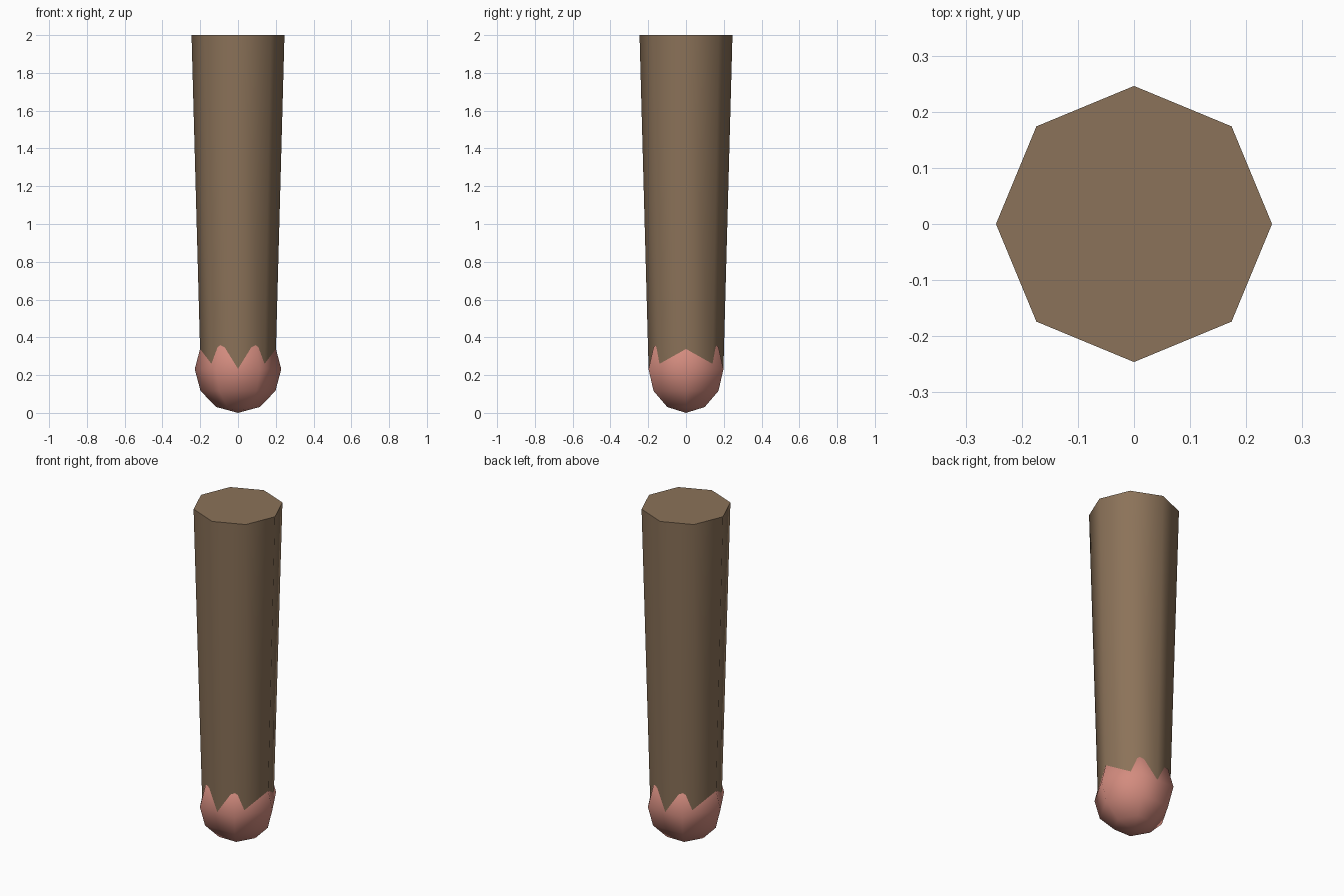
import bpy
import math

default = bpy.data.objects.get("Cube")
if default:
    bpy.data.objects.remove(default, do_unlink=True)


def make_material(name, rgb):
    mat = bpy.data.materials.new(name)
    mat.use_nodes = True
    color = (*rgb, 1.0)
    mat.diffuse_color = color
    shader = mat.node_tree.nodes["Principled BSDF"]
    shader.inputs["Base Color"].default_value = color
    shader.inputs["Roughness"].default_value = 0.8
    return mat


def finish(name, mat):
    # Round the sides but keep the flat end caps crisp
    obj = bpy.context.object
    obj.name = obj.data.name = name
    obj.data.materials.clear()
    obj.data.materials.append(mat)
    bpy.ops.object.shade_smooth_by_angle(angle=math.radians(65))
    return obj


brown = make_material("warm brown", (0.26, 0.17, 0.10))
pink = make_material("dusty pink", (0.65, 0.26, 0.21))

TOP = 2.0
BALL_RADIUS = 0.229
BALL_HEIGHT = 0.232

# Tapered eight-sided shaft, ending at the middle of the ball
bpy.ops.mesh.primitive_cone_add(
    vertices=8, radius1=0.198, radius2=0.246, depth=TOP - BALL_HEIGHT,
    location=(0, 0, (TOP + BALL_HEIGHT) / 2))
finish("shaft", brown)

# Six-sided ball with corners pointing to the front and back
bpy.ops.mesh.primitive_uv_sphere_add(
    segments=6, ring_count=6, radius=BALL_RADIUS,
    location=(0, 0, BALL_HEIGHT), rotation=(0, 0, math.radians(90)))
ball = finish("ball_tip", pink)
ball.scale.z = BALL_HEIGHT / BALL_RADIUS
